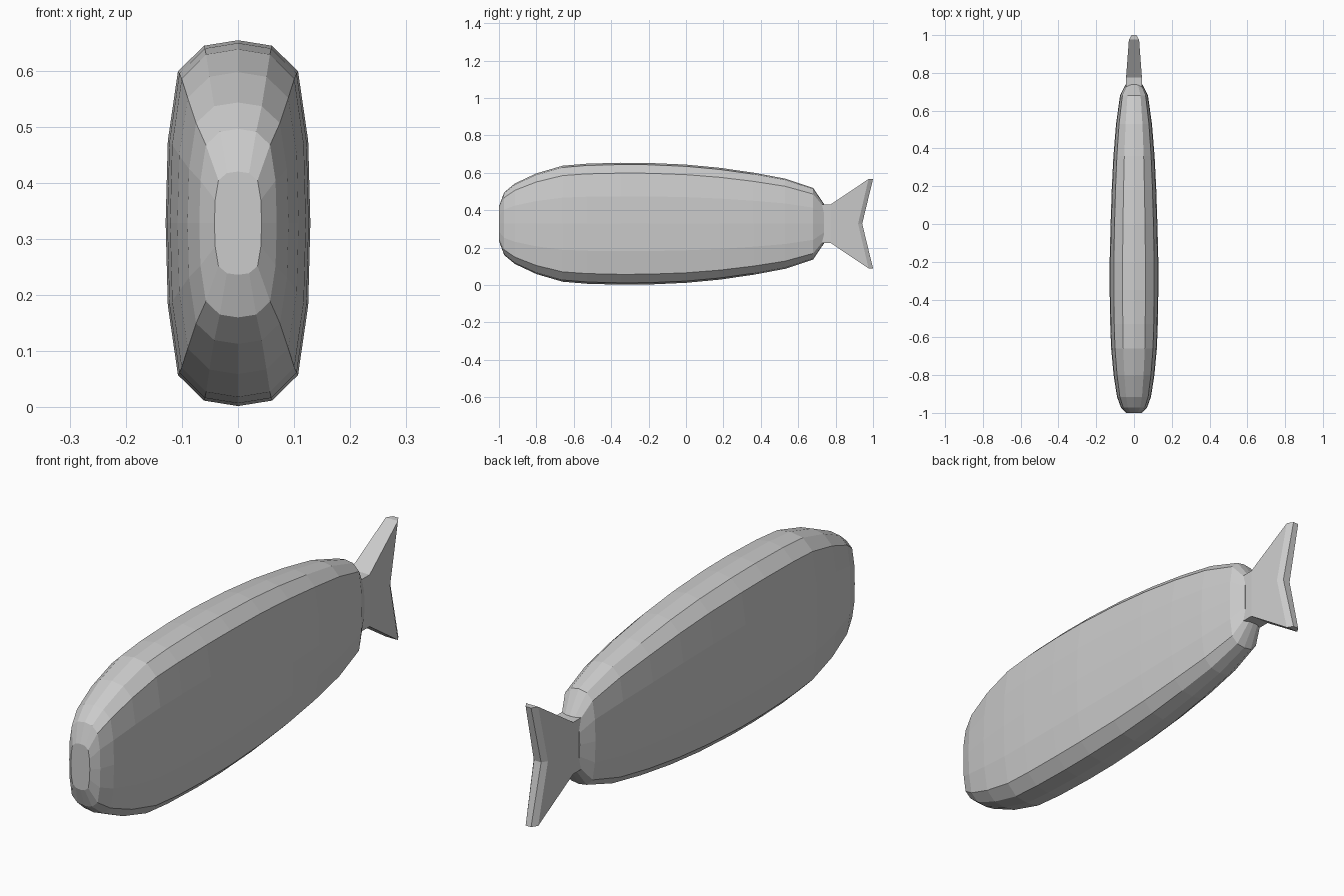
import bpy, bmesh

if "Cube" in bpy.data.objects:
    bpy.data.objects.remove(bpy.data.objects["Cube"])

ZC = 0.328


def finish(name, bm):
    bmesh.ops.recalc_face_normals(bm, faces=bm.faces)
    mesh = bpy.data.meshes.new(name)
    bm.to_mesh(mesh)
    bm.free()
    obj = bpy.data.objects.new(name, mesh)
    bpy.context.collection.objects.link(obj)
    return obj


# Body: a 16-sided section lofted along y
quarter = [(0, 1), (0.47, 0.97), (0.83, 0.83), (0.97, 0.45), (1, 0)]
half = quarter + [(x, -z) for x, z in quarter[-2::-1]]
section = half + [(-x, z) for x, z in half[-2:0:-1]]

# y, half width, half height
stations = [
    (-1.0, 0.042, 0.092), (-0.972, 0.069, 0.168), (-0.915, 0.09, 0.215),
    (-0.80, 0.108, 0.269), (-0.66, 0.121, 0.31), (-0.53, 0.126, 0.321),
    (-0.35, 0.129, 0.326), (-0.20, 0.129, 0.325), (0.0, 0.124, 0.316),
    (0.18, 0.118, 0.299), (0.36, 0.109, 0.273), (0.53, 0.095, 0.241),
    (0.68, 0.074, 0.191), (0.738, 0.045, 0.105),
]

bm = bmesh.new()
rings = [[bm.verts.new((x * w, y, ZC + z * h)) for x, z in section]
         for y, w, h in stations]
n = len(section)
for a, b in zip(rings, rings[1:]):
    for i in range(n):
        j = (i + 1) % n
        bm.faces.new((a[i], a[j], b[j], b[i]))
bm.faces.new(rings[0])
bm.faces.new(rings[-1])
finish("body", bm)

# Tail fin: tapered plates with a notched, chamfered trailing edge
# y, half width, half height at the edge; inner column then trailing column
bm = bmesh.new()
edges = [  # (y at edge, y at middle, half width at edge, at middle, half height)
    (0.71, 0.71, 0.042, 0.042, 0.104),
    (0.775, 0.775, 0.042, 0.042, 0.104),
    (0.976, 0.92, 0.027, 0.031, 0.239),
    (1.0, 0.942, 0.012, 0.016, 0.239),
]
cols = []
for ye, ym, we, wm, h in edges:
    cols.append([[bm.verts.new((s * w, y, ZC + dz))
                  for y, w, dz in ((ye, we, h), (ym, wm, 0), (ye, we, -h))]
                 for s in (-1, 1)])
for a, b in zip(cols, cols[1:]):
    for s in (0, 1):
        for i in (0, 1):
            bm.faces.new((a[s][i], b[s][i], b[s][i + 1], a[s][i + 1]))
    for i in (0, 2):
        bm.faces.new((a[0][i], a[1][i], b[1][i], b[0][i]))
for c in (cols[0], cols[-1]):
    for i in (0, 1):
        bm.faces.new((c[0][i], c[1][i], c[1][i + 1], c[0][i + 1]))
finish("tail_fin", bm)
